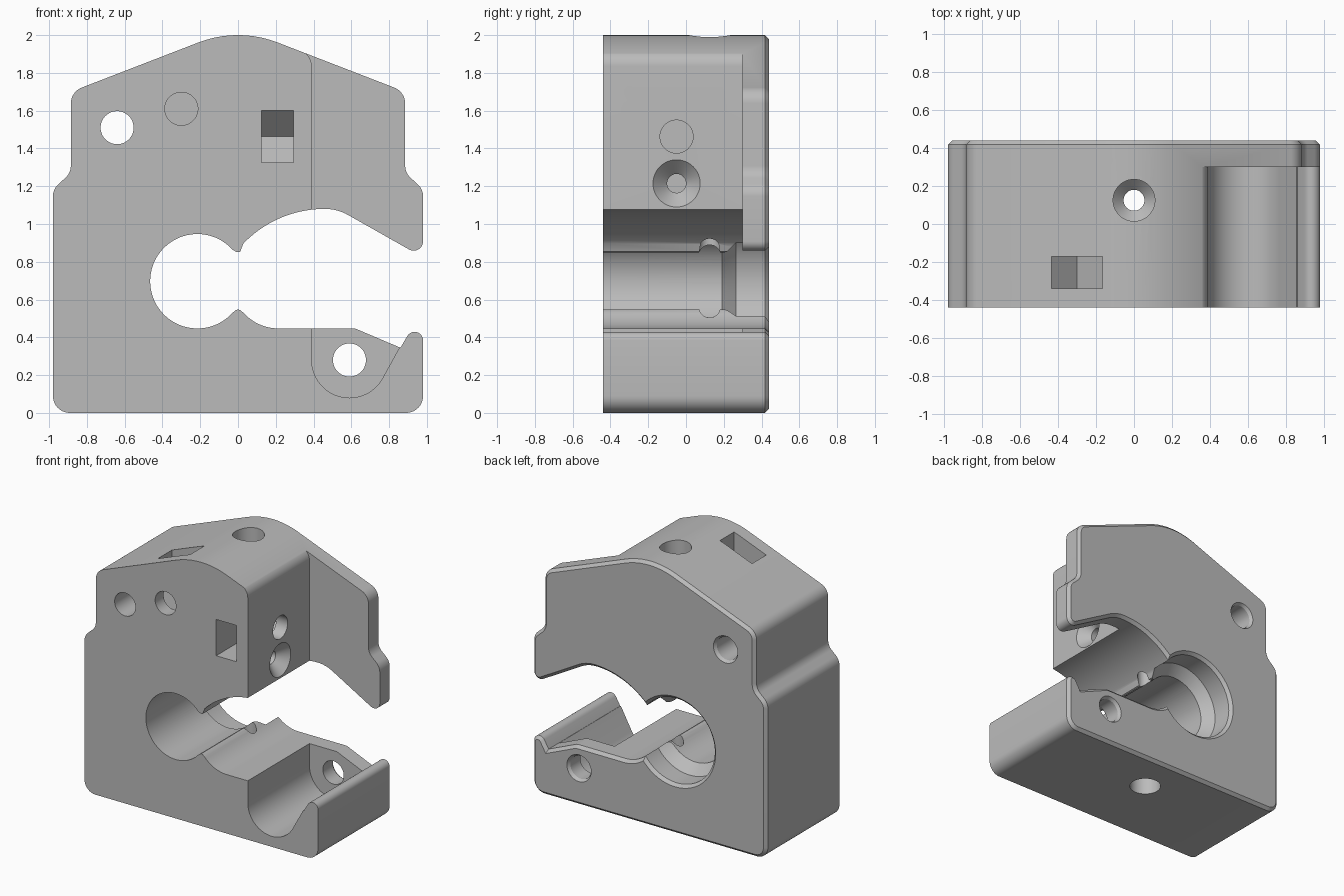
import bpy, bmesh, math
from mathutils import Vector

cube = bpy.data.objects.get("Cube")
if cube:
    bpy.data.objects.remove(cube, do_unlink=True)

FRONT, BACK, STEP, CHAMFER = -0.44, 0.44, 0.30, 0.022


def arc(cx, cz, r, a0, a1, n):
    """Points along a circular arc, angles in degrees."""
    angles = [math.radians(a0 + (a1 - a0) * i / n) for i in range(n + 1)]
    return [(cx + r * math.cos(a), cz + r * math.sin(a)) for a in angles]


def fillet(corners, n=10):
    """Round every corner given as (x, z, radius); plain pairs stay sharp."""
    out = []
    for i, c in enumerate(corners):
        p = Vector(c[:2])
        if len(c) < 3:
            out.append(p)
            continue
        a = (Vector(corners[i - 1][:2]) - p).normalized()
        b = (Vector(corners[(i + 1) % len(corners)][:2]) - p).normalized()
        half = a.angle(b) / 2
        centre = p + (a + b).normalized() * c[2] / math.sin(half)
        t = c[2] / math.tan(half)
        u, v = p + a * t - centre, p + b * t - centre
        sweep = u.angle(v)
        for k in range(n + 1):
            f = k / n
            out.append(centre + (u * math.sin((1 - f) * sweep)
                                 + v * math.sin(f * sweep)) / math.sin(sweep))
    return out


def place(axis, a, b, d):
    """Put profile coordinates a, b at depth d along the axis."""
    return {"x": (d, a, b), "y": (a, d, b), "z": (a, b, d)}[axis]


def finish(bm, name):
    bmesh.ops.recalc_face_normals(bm, faces=bm.faces)
    mesh = bpy.data.meshes.new(name)
    bm.to_mesh(mesh)
    bm.free()
    obj = bpy.data.objects.new(name, mesh)
    bpy.context.collection.objects.link(obj)
    return obj


def loft(name, axis, rings, chamfer=0):
    """Solid through a list of (depth, profile) rings, chamfered at the end."""
    bm = bmesh.new()
    loops = [[bm.verts.new(place(axis, p[0], p[1], d)) for p in prof] for d, prof in rings]
    for lo, hi in zip(loops, loops[1:]):
        for i in range(len(lo)):
            bm.faces.new((lo[i - 1], lo[i], hi[i], hi[i - 1]))
    bm.faces.new(loops[0])
    end = bm.faces.new(loops[-1])
    if chamfer:
        bmesh.ops.recalc_face_normals(bm, faces=bm.faces)
        bmesh.ops.inset_region(bm, faces=[end], thickness=chamfer, depth=chamfer,
                               use_even_offset=True, use_boundary=True)
    return finish(bm, name)


def bore(name, axis, a, b, stations, n=48):
    """Round cutter with (depth, radius) stations."""
    return loft(name, axis, [(d, arc(a, b, r, 0, 360, n)[:-1]) for d, r in stations])


# Clamp body outline, running anticlockwise from the lower left
BORE_X, BORE_Z, BORE_R = -0.215, 0.697, 0.25
shoulder = [(0.98, 1.185, 0.09), (0.885, 1.27, 0.09), (0.885, 1.70, 0.09)]
outline = [(-0.98, 0, 0.09), (0.98, 0, 0.09), (0.98, 0.55, 0.045), (0.86, 0.345), (0.62, 0.447, 0.06)]
outline += arc(-BORE_X, BORE_Z, BORE_R, 270, 222, 14)
outline += [(0.012, 0.544), (0, 0.548), (-0.012, 0.544)]
outline += arc(BORE_X, BORE_Z, BORE_R, 318, 42, 64)
outline += [(-0.012, 0.854), (0, 0.85), (0.012, 0.854)]
outline += arc(0.46, 0.48, 0.6, 136, 90, 20) + arc(0.46, 0.83, 0.25, 90, 60, 8)[1:]
outline += [(0.98, 0.823, 0.05)] + shoulder + [(0, 2.042, 0.58)]
outline += [(-x, z, r) for x, z, r in reversed(shoulder)]
profile = fillet(outline)
body = loft("clamp_body", "y", [(FRONT, profile), (BACK - CHAMFER, profile)], CHAMFER)

# Front recess beside the block, with the round hinge pocket below
recess = fillet([(0.39, 1.891, 0.09)] + arc(0.59, 0.28, 0.2, 180, 330, 30)
                + [(0.858, 0.352), (0.85, 0.6), (1.3, 0.6), (1.3, 2.3), (0.2, 2.3), (0.2, 1.985)])
cutters = [loft("recess_cutter", "y", [(-0.6, recess), (STEP, recess)])]

# Stepped seat at the back of the main bore
cutters.append(bore("bore_seat_cutter", "y", BORE_X, BORE_Z,
                    [(0.17, 0.23), (0.265, 0.32), (BACK - CHAMFER, 0.32), (0.46, 0.362)], 96))

# Through holes with a chamfered back rim
for x, z in ((-0.64, 1.51), (0.59, 0.28)):
    cutters.append(bore("through_hole_cutter", "y", x, z,
                        [(-0.6, 0.0875), (BACK - CHAMFER, 0.0875), (0.48, 0.1275)]))

# Vertical screw hole, widened at both ends
cutters.append(bore("vertical_hole_cutter", "z", 0, 0.125,
                    [(-0.1, 0.11), (0.2, 0.11), (0.255, 0.055),
                     (1.6, 0.055), (1.655, 0.11), (2.2, 0.11)]))

# Side countersunk hole, side bolt hole and front bolt hole
cutters.append(bore("countersink_cutter", "x", -0.05, 1.215,
                    [(0.05, 0.05), (0.315, 0.05), (0.41, 0.145)]))
cutters.append(bore("side_bolt_cutter", "x", -0.05, 1.4625, [(0.11, 0.0875), (0.6, 0.0875)]))
cutters.append(bore("front_bolt_cutter", "y", -0.30, 1.61, [(-0.6, 0.0875), (-0.12, 0.0875)]))

# Nut slots with pointed ends, from the front and from the top
front_slot = [(-0.6, 1.325), (-0.05, 1.325), (0.09, 1.4625), (-0.05, 1.6), (-0.6, 1.6)]
top_slot = [(-0.435, 2.2), (-0.435, 1.61), (-0.30, 1.475), (-0.165, 1.61), (-0.165, 2.2)]
cutters.append(loft("front_nut_cutter", "x", [(0.125, front_slot), (0.295, front_slot)]))
cutters.append(loft("top_nut_cutter", "y", [(-0.34, top_slot), (-0.17, top_slot)]))

# Cut everything out of the body
bpy.ops.object.select_all(action="DESELECT")
bpy.context.view_layer.objects.active = body
body.select_set(True)
for cutter in cutters:
    cutter.hide_render = True
    mod = body.modifiers.new("cut", "BOOLEAN")
    mod.operation, mod.solver, mod.object = "DIFFERENCE", "EXACT", cutter
    bpy.ops.object.modifier_apply(modifier=mod.name)
    bpy.data.objects.remove(cutter, do_unlink=True)

# Plain grey finish
grey = bpy.data.materials.new("plain_grey")
grey.use_nodes = True
grey.diffuse_color = (0.5, 0.5, 0.5, 1)
grey.node_tree.nodes["Principled BSDF"].inputs["Base Color"].default_value = grey.diffuse_color
body.data.materials.clear()
body.data.materials.append(grey)
bpy.ops.object.shade_smooth_by_angle(angle=math.radians(25))
